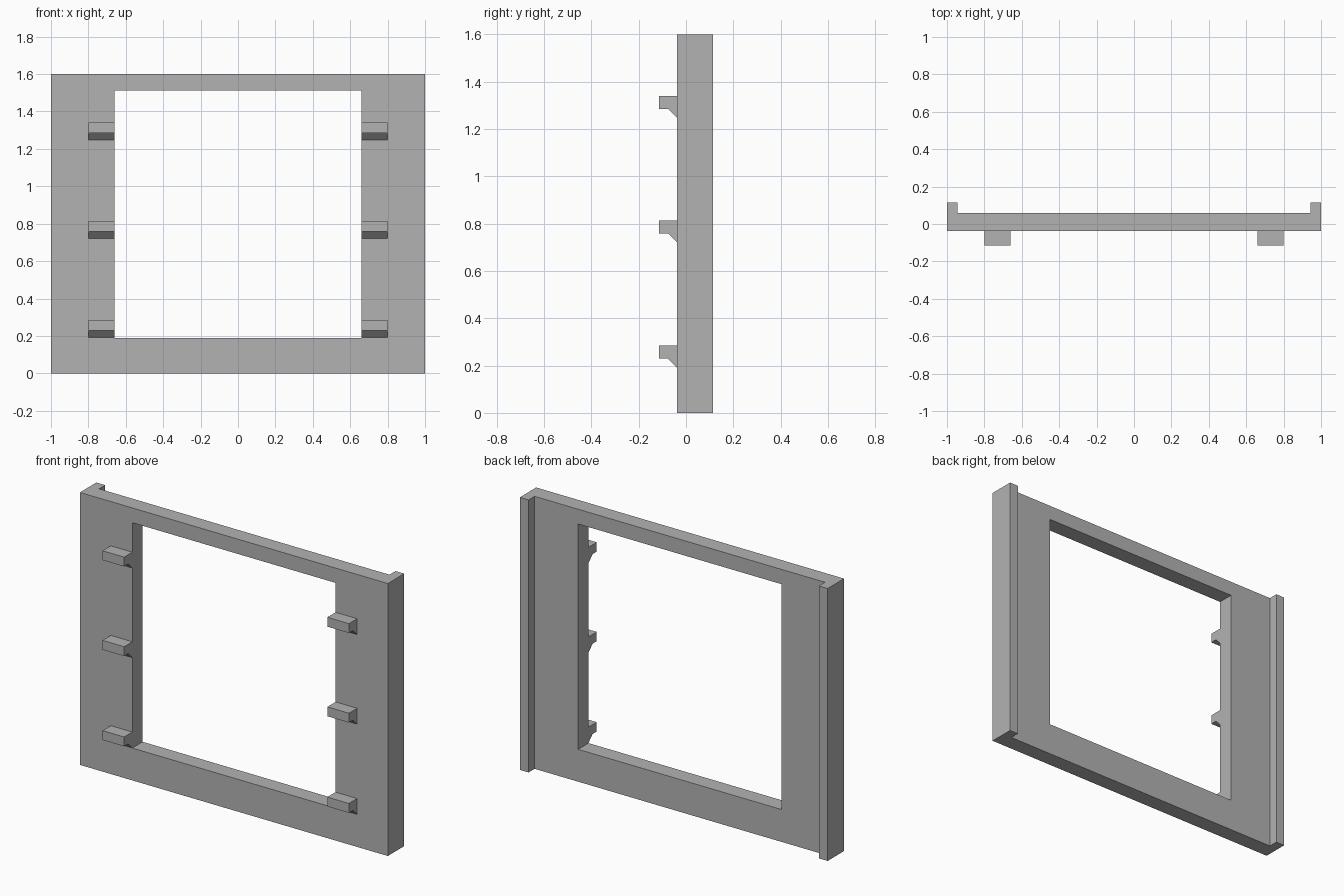
import bpy, bmesh
from mathutils import Vector

if "Cube" in bpy.data.objects:
    bpy.data.objects.remove(bpy.data.objects["Cube"])

grey = bpy.data.materials.new("plain grey")
grey.diffuse_color = (0.45, 0.45, 0.45, 1)
grey.use_nodes = True
grey.node_tree.nodes["Principled BSDF"].inputs["Base Color"].default_value = grey.diffuse_color


def prism(name, points, direction):
    """Extrude a closed polygon of 3D points along a direction."""
    bm = bmesh.new()
    face = bm.faces.new([bm.verts.new(p) for p in points])
    new = bmesh.ops.extrude_face_region(bm, geom=[face])["geom"]
    verts = [g for g in new if isinstance(g, bmesh.types.BMVert)]
    bmesh.ops.translate(bm, verts=verts, vec=Vector(direction))
    bmesh.ops.recalc_face_normals(bm, faces=bm.faces[:])
    mesh = bpy.data.meshes.new(name)
    bm.to_mesh(mesh)
    bm.free()
    mesh.materials.append(grey)
    obj = bpy.data.objects.new(name, mesh)
    bpy.context.collection.objects.link(obj)
    return obj


FRONT, PANEL_BACK, BACK, TIP = -0.038, 0.058, 0.114, -0.114
HEIGHT, OPEN_X, LIP_X = 1.6, 0.66, 0.943

# Panel with a rear lip along each side, extruded upwards
outline = [(-1, FRONT), (1, FRONT), (1, BACK), (LIP_X, BACK),
           (LIP_X, PANEL_BACK), (-LIP_X, PANEL_BACK), (-LIP_X, BACK), (-1, BACK)]
frame = prism("frame", [(x, y, 0) for x, y in outline], (0, 0, HEIGHT))

# Rectangular opening
opening = [(-OPEN_X, -0.3, 0.19), (OPEN_X, -0.3, 0.19),
           (OPEN_X, -0.3, 1.513), (-OPEN_X, -0.3, 1.513)]
cutter = prism("opening_cutter", opening, (0, 0.6, 0))
cutter.hide_render = True
cut = frame.modifiers.new("opening", "BOOLEAN")
cut.operation = "DIFFERENCE"
cut.solver = "EXACT"
cut.object = cutter
bpy.context.view_layer.objects.active = frame
bpy.ops.object.modifier_apply(modifier=cut.name)
bpy.data.objects.remove(cutter)

# Three pegs with a sloped brace below, on both sides of the opening
for side, x in (("left", -0.80), ("right", OPEN_X)):
    for level, top in (("lower", 0.284), ("middle", 0.814), ("upper", 1.34)):
        profile = [(FRONT, top), (TIP, top), (TIP, top - 0.055),
                   (-0.076, top - 0.055), (FRONT, top - 0.093)]
        prism(f"{level}_{side}_peg", [(x, y, z) for y, z in profile], (0.14, 0, 0))
